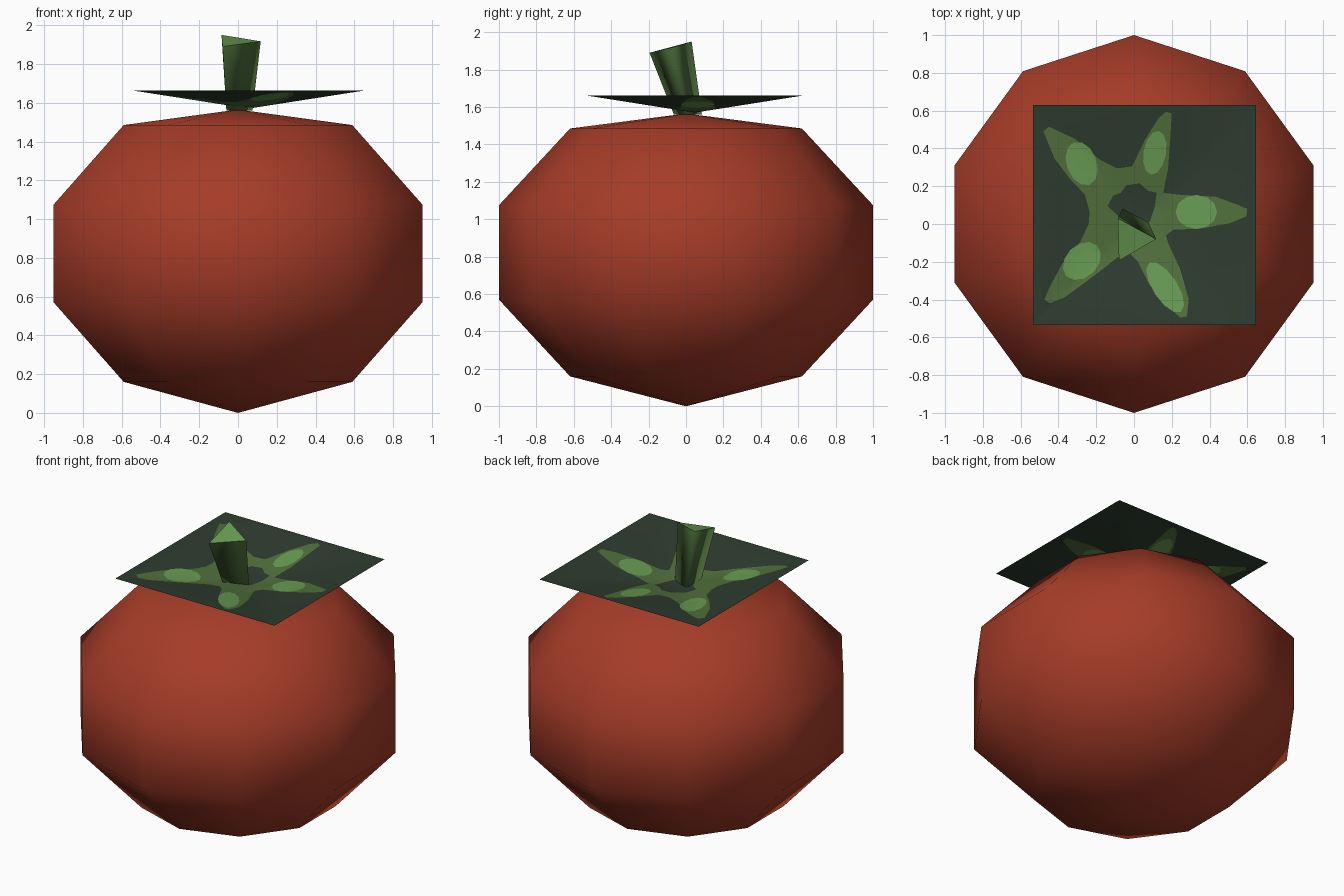
import bpy, bmesh, math
from mathutils import Vector
from mathutils.geometry import delaunay_2d_cdt

if "Cube" in bpy.data.objects:
    bpy.data.objects.remove(bpy.data.objects["Cube"])


def material(name, r, g, b):
    lin = [((c / 255 + 0.055) / 1.055) ** 2.4 for c in (r, g, b)]
    m = bpy.data.materials.new(name)
    m.diffuse_color = (*lin, 1)
    m.use_nodes = True
    m.node_tree.nodes["Principled BSDF"].inputs["Base Color"].default_value = m.diffuse_color
    return m


RED = material("tomato red", 166, 60, 40)
DARK = material("dark leaf green", 46, 60, 47)
LEAF = material("leaf green", 81, 111, 60)
LIGHT = material("light green", 104, 156, 83)
STEM = material("stem green", 78, 112, 60)


def make_object(name, bm, mats, smooth=True):
    for f in bm.faces:
        f.smooth = smooth
    me = bpy.data.meshes.new(name)
    bm.to_mesh(me)
    bm.free()
    for m in mats:
        me.materials.append(m)
    ob = bpy.data.objects.new(name, me)
    bpy.context.collection.objects.link(ob)
    return ob


# Fruit: ten-sided squat ball from four rings and two poles
bm = bmesh.new()
N = 10
rings = []
for r, z in [(0.62, 0.16), (1, 0.57), (1, 1.075), (0.62, 1.485)]:
    rings.append([bm.verts.new((r * math.sin(math.tau * i / N),
                                r * math.cos(math.tau * i / N), z)) for i in range(N)])
bottom, top = bm.verts.new((0, 0, 0)), bm.verts.new((0, 0, 1.565))
for i in range(N):
    j = (i + 1) % N
    for a, b in zip(rings, rings[1:]):
        bm.faces.new((a[j], a[i], b[i], b[j]))
    bm.faces.new((bottom, rings[0][i], rings[0][j]))
    bm.faces.new((top, rings[-1][j], rings[-1][i]))
bmesh.ops.recalc_face_normals(bm, faces=bm.faces)
make_object("fruit", bm, [RED])

# Leaf crown: shallow inverted pyramid sheet with a star cut into its faces
X0, X1, Y0, Y1 = -0.535, 0.645, -0.535, 0.63
CX, CY = (X0 + X1) / 2, (Y0 + Y1) / 2
star = [(-.48, .49), (-.45, .515), (-.31, .45), (-.18, .34), (-.09, .295), (-.01, .305),
        (.06, .45), (.13, .56), (.17, .595), (.20, .585), (.19, .42), (.18, .29), (.155, .165),
        (.24, .155), (.43, .145), (.54, .105), (.60, .08), (.595, .04), (.51, .005),
        (.35, -.025), (.21, -.03), (.17, -.06), (.18, -.1), (.245, -.24), (.29, -.40),
        (.28, -.49), (.245, -.495), (.16, -.42), (.08, -.32), (.02, -.2), (-.02, -.16),
        (-.085, -.175), (-.18, -.25), (-.26, -.31), (-.37, -.39), (-.445, -.42), (-.475, -.40),
        (-.445, -.33), (-.38, -.21), (-.285, -.095), (-.24, .0), (-.235, .065),
        (-.26, .155), (-.34, .24), (-.42, .345)]
hole = [(-.14, .095), (-.11, .15), (-.07, .165), (-.04, .205), (.03, .215), (.075, .175),
        (.12, .165), (.11, .09), (.085, .015), (.03, -.015), (-.05, -.005), (-.09, .05)]


def ellipse(x, y, a, b, deg, n=12):
    t = math.radians(deg)
    pts = []
    for i in range(n):
        u, v = a * math.cos(math.tau * i / n), b * math.sin(math.tau * i / n)
        pts.append((x + u * math.cos(t) - v * math.sin(t), y + u * math.sin(t) + v * math.cos(t)))
    return pts


spots = [ellipse(-.277, .32, .12, .08, 110), ellipse(.11, .377, .118, .06, 80),
         ellipse(.33, .064, .11, .09, 0), ellipse(.165, -.335, .155, .065, -57),
         ellipse(-.276, -.196, .115, .085, 45)]


def inside(p, poly):
    hit = False
    for (ax, ay), (bx, by) in zip(poly, poly[1:] + poly[:1]):
        if (ay > p.y) != (by > p.y) and p.x < ax + (p.y - ay) * (bx - ax) / (by - ay):
            hit = not hit
    return hit


pts, edges = [], []
corners = [(X0, Y0), (X1, Y0), (X1, Y1), (X0, Y1)]
for loop in [corners, star, hole] + spots:
    s, n = len(pts), len(loop)
    pts += [Vector(p) for p in loop]
    edges += [(s + i, s + (i + 1) % n) for i in range(n)]
pts.append(Vector((CX, CY)))
edges += [(i, len(pts) - 1) for i in range(4)]      # pyramid creases
vs, _, fs = delaunay_2d_cdt(pts, edges, [], 0, 1e-5)[:3]

bm = bmesh.new()
bv = []
for v in vs:
    d = max(abs(v.x - CX) / (X1 - CX), abs(v.y - CY) / (Y1 - CY))
    bv.append(bm.verts.new((v.x, v.y, 1.57 + 0.092 * d)))
for f in fs:
    face = bm.faces.new([bv[i] for i in f])
    c = face.calc_center_median()
    if any(inside(c, s) for s in spots):
        face.material_index = 2
    elif inside(c, star) and not inside(c, hole):
        face.material_index = 1
    face.normal_update()
    if face.normal.z < 0:
        face.normal_flip()
make_object("leaf_crown", bm, [DARK, LEAF, LIGHT])

# Stem: leaning three-sided prism, wider at the cut end
bm = bmesh.new()
low = [bm.verts.new(p) for p in [(-.06, .085, 1.56), (.075, .01, 1.56), (-.06, -.065, 1.56)]]
high = [bm.verts.new(p) for p in [(-.085, .03, 1.95), (.117, -.08, 1.917), (-.08, -.195, 1.89)]]
for i in range(3):
    j = (i + 1) % 3
    bm.faces.new((low[i], low[j], high[j], high[i]))
cap = bm.faces.new(high)
cap.material_index = 1
bm.faces.new(low[::-1])
bmesh.ops.recalc_face_normals(bm, faces=bm.faces)
bmesh.ops.split_edges(bm, edges=cap.edges[:])       # crisp cut end, smooth sides
make_object("stem", bm, [STEM, LIGHT])
